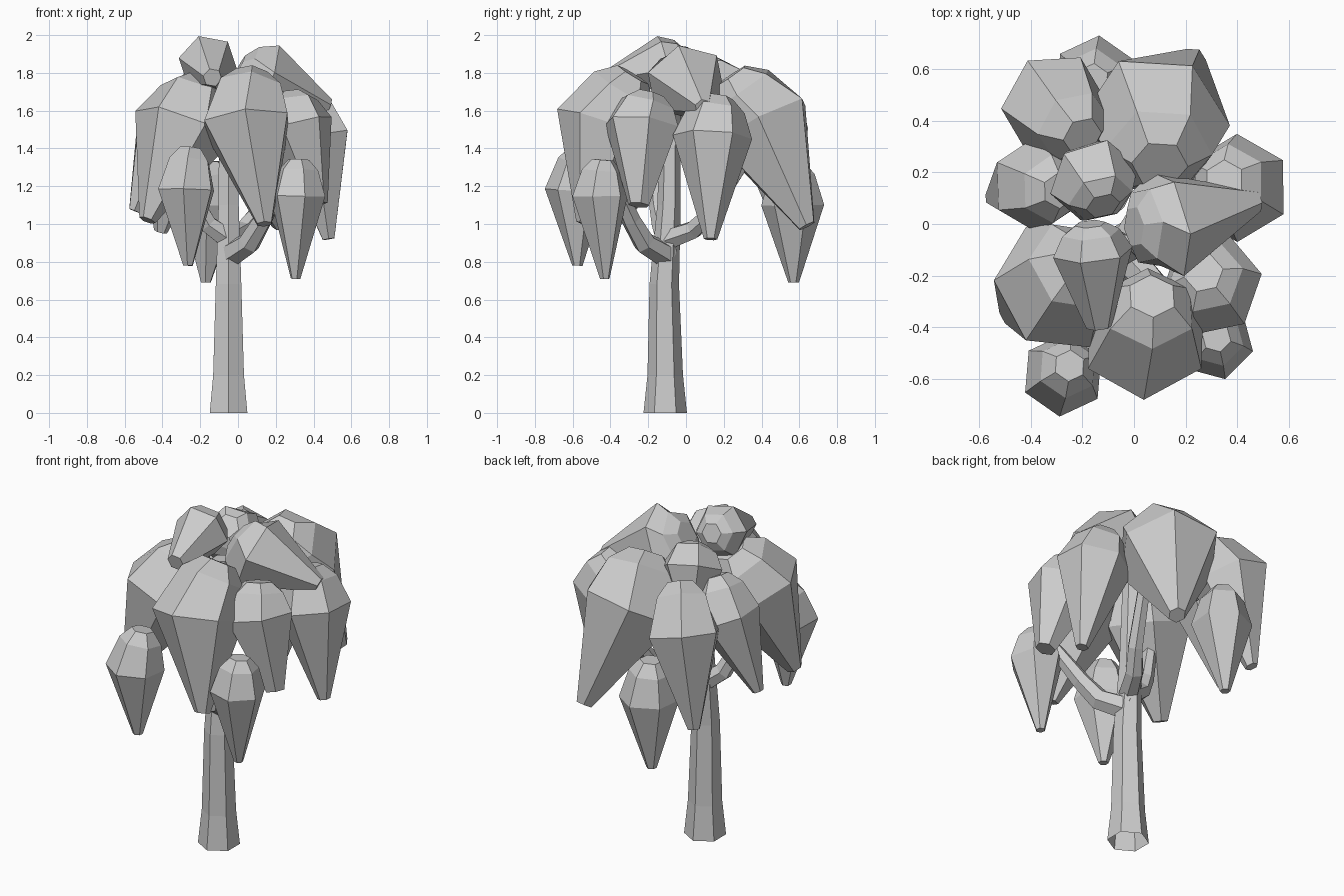
import bpy
import bmesh
from math import cos, sin, tau, radians
from mathutils import Vector

if "Cube" in bpy.data.objects:
    bpy.data.objects.remove(bpy.data.objects["Cube"], do_unlink=True)

GREY = bpy.data.materials.new("plain_grey")
GREY.use_nodes = True
colour = (0.6, 0.6, 0.6, 1)
GREY.diffuse_color = colour
GREY.node_tree.nodes["Principled BSDF"].inputs["Base Color"].default_value = colour


def loft(name, centres, radii, normals, facing, closed_start=True, sides=6):
    """Join polygon rings along a path; one corner of each ring points to facing."""
    bm = bmesh.new()
    rings = []
    for centre, radius, normal in zip(centres, radii, normals):
        normal = normal.normalized()
        u = (facing - normal * facing.dot(normal)).normalized()
        v = normal.cross(u)
        angles = [tau * i / sides for i in range(sides)]
        rings.append([bm.verts.new(centre + (u * cos(a) + v * sin(a)) * radius)
                      for a in angles])
    for a, b in zip(rings, rings[1:]):
        for i in range(sides):
            j = (i + 1) % sides
            bm.faces.new((a[i], a[j], b[j], b[i]))
    if closed_start:
        bm.faces.new(rings[0])
    bm.faces.new(rings[-1])
    bmesh.ops.recalc_face_normals(bm, faces=bm.faces)
    mesh = bpy.data.meshes.new(name)
    bm.to_mesh(mesh)
    bm.free()
    mesh.materials.append(GREY)
    obj = bpy.data.objects.new(name, mesh)
    bpy.context.collection.objects.link(obj)


def foliage(name, cap, belly, radius, tip, turn, end=0.17):
    """Hanging leaf clump: small cap, shoulder, wide belly, long taper."""
    cap, belly, tip = Vector(cap), Vector(belly), Vector(tip)
    turn = radians(turn)
    crown, axis = belly - cap, tip - cap
    loft("foliage_" + name, [cap, cap.lerp(belly, 0.3), belly, tip],
         [radius * k for k in (0.38, 0.72, 1, end)], [crown, crown, axis, axis],
         Vector((cos(turn), sin(turn), 0)))


def limb(name, points, radii, facing, closed_start=True):
    """Tapered six-sided wood following a bent path."""
    pts = [Vector(p) for p in points]
    last = len(pts) - 1
    normals = [pts[min(i + 1, last)] - pts[max(i - 1, 0)] for i in range(last + 1)]
    loft(name, pts, radii, normals, Vector(facing), closed_start)


# Trunk, open underneath, and branches
limb("trunk",
     [(-.05, -.11, 0), (-.05, -.11, .2), (-.05, -.115, .68), (-.05, -.09, 1.1), (-.055, -.08, 1.7)],
     [.115, .094, .078, .062, .05], (0, 1, 0), closed_start=False)
limb("branch_front_left",
     [(-.05, -.1, .83), (.06, -.22, .9), (.13, -.29, 1.02), (.24, -.38, 1.22)],
     [.07, .062, .052, .04], (0, 0, 1))
limb("branch_back",
     [(-.04, -.09, .92), (.03, .04, .97), (.1, .13, 1.06), (.2, .34, 1.38)],
     [.06, .052, .045, .035], (1, 0, 0))
limb("branch_right",
     [(-.05, -.1, .92), (-.16, -.13, 1), (-.21, -.15, 1.1), (-.28, -.18, 1.4)],
     [.06, .052, .045, .035], (0, 1, 0))

# Crown clumps
foliage("top", (-.17, 0, 1.88), (-.16, -.11, 1.85), .158, (-.135, -.4, 1.775), 270, .32)
foliage("top_left", (0, -.01, 1.82), (.13, .0, 1.75), .218, (.48, .09, 1.62), 6, .2)
foliage("top_back", (-.12, .07, 1.82), (-.155, .17, 1.73), .178, (-.22, .28, 1.43), 80)

# Outer ring of large clumps
foliage("front", (.07, -.28, 1.79), (.045, -.44, 1.53), .255, (.14, -.54, 1), 270)
foliage("front_right", (-.2, -.13, 1.75), (-.295, -.245, 1.51), .265, (-.48, -.35, 1.02), 0)
foliage("right", (-.29, .13, 1.71), (-.38, .15, 1.5), .185, (-.55, .1, 1.07), 30)
foliage("back_right", (-.2, .34, 1.72), (-.31, .46, 1.49), .213, (-.41, .51, .96), 0)
foliage("back", (.1, .23, 1.78), (.085, .4, 1.53), .29, (.23, .64, .99), 60)
foliage("left_front", (.27, -.19, 1.69), (.3, -.235, 1.52), .205, (.42, -.25, 1.1), 10, .28)
foliage("left_back", (.35, .17, 1.67), (.4, .14, 1.46), .21, (.48, .13, .92), 30)

# Low clumps
foliage("low_front_right", (-.25, -.55, 1.4), (-.275, -.585, 1.18), .163, (-.265, -.575, .78), 265)
foliage("low_front_left", (.32, -.44, 1.34), (.315, -.455, 1.15), .152, (.305, -.43, .71), -15)
foliage("low_back", (-.16, .56, 1.33), (-.15, .565, 1.1), .167, (-.17, .57, .69), 85)
